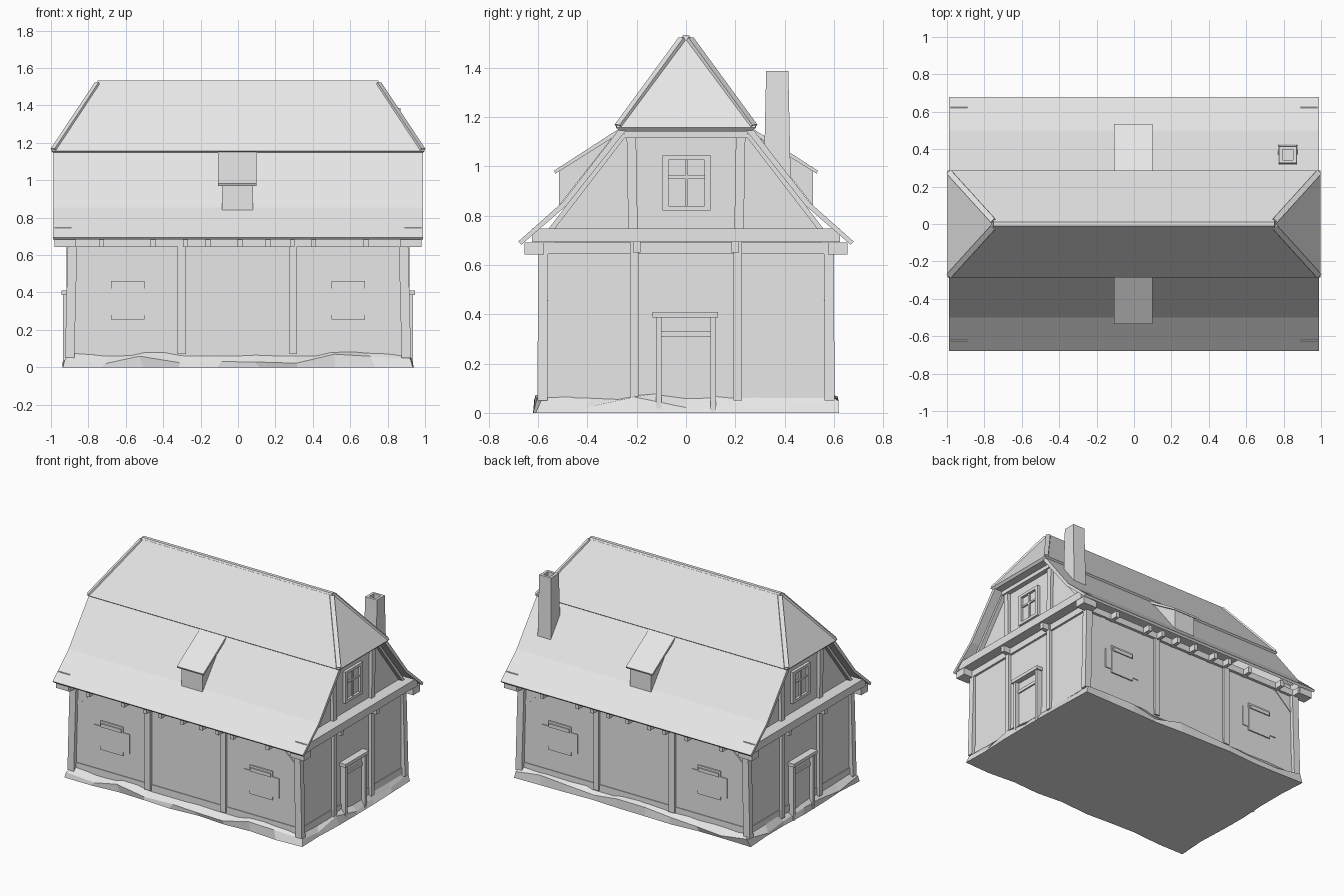
import bpy
import bmesh
import random
from mathutils import Vector

random.seed(4)
old = bpy.data.objects.get("Cube")
if old:
    bpy.data.objects.remove(old, do_unlink=True)

grey = bpy.data.materials.new("plain grey")
grey.use_nodes = True
grey.diffuse_color = (0.8, 0.8, 0.8, 1)
grey.node_tree.nodes["Principled BSDF"].inputs["Base Color"].default_value = (0.8, 0.8, 0.8, 1)


def finish(name, bm):
    bmesh.ops.recalc_face_normals(bm, faces=bm.faces)
    mesh = bpy.data.meshes.new(name)
    bm.to_mesh(mesh)
    bm.free()
    mesh.materials.append(grey)
    obj = bpy.data.objects.new(name, mesh)
    bpy.context.collection.objects.link(obj)
    return obj


def loft(name, rings, caps=True):
    """Join closed rings of points; cap both ends."""
    bm = bmesh.new()
    rows = [[bm.verts.new(p) for p in ring] for ring in rings]
    n = len(rows[0])
    for low, high in zip(rows, rows[1:]):
        for i in range(n):
            j = (i + 1) % n
            bm.faces.new((low[i], low[j], high[j], high[i]))
    if caps:
        bm.faces.new(rows[0])
        bm.faces.new(rows[-1])
    return finish(name, bm)


def rect(cx, cy, hx, hy, z):
    return [(cx - hx, cy - hy, z), (cx + hx, cy - hy, z), (cx + hx, cy + hy, z), (cx - hx, cy + hy, z)]


def box(name, lo, hi):
    c, h = [(a + b) / 2 for a, b in zip(lo, hi)], [abs(b - a) / 2 for a, b in zip(lo, hi)]
    return loft(name, [rect(c[0], c[1], h[0], h[1], c[2] + s * h[2]) for s in (-1, 1)])


def prism(name, profile, x0, x1):
    """Extrude a (y, z) profile along x."""
    return loft(name, [[(x, y, z) for y, z in profile] for x in (x0, x1)])


def bar(name, a, b, width, depth, normal):
    """Timber from a to b; depth is measured along normal."""
    a, b, n = Vector(a), Vector(b), Vector(normal)
    side = (b - a).cross(n).normalized() * width / 2
    out = side.cross(b - a).normalized() * depth / 2
    corners = (side + out, side - out, -side - out, out - side)
    return loft(name, [[p + c for c in corners] for p in (a, b)])


# Rough stone footing: jittered rings around the walls
def footing_ring(hx, hy, z, jitter, lift):
    pts = []
    nx, ny = 9, 6
    for i in range(nx):
        pts.append((-hx + 2 * hx * i / nx, -hy))
    for i in range(ny):
        pts.append((hx, -hy + 2 * hy * i / ny))
    pts += [(-x, -y) for x, y in pts]
    return [(x + random.uniform(-jitter, jitter), y + random.uniform(-jitter, jitter),
             z + random.uniform(-lift, lift)) for x, y in pts]


loft("stone_footing", [footing_ring(0.93, 0.61, 0, 0.012, 0),
                       footing_ring(0.925, 0.605, 0.045, 0.015, 0.025),
                       footing_ring(0.88, 0.56, 0.085, 0.005, 0.01)])

# Ground floor walls with sill and wall plates
box("ground_walls", (-0.895, -0.575, 0.05), (0.895, 0.575, 0.69))
box("sill_beam", (-0.9, -0.58, 0.06), (0.9, 0.58, 0.11))
box("wall_plate", (-0.91, -0.595, 0.645), (0.91, 0.595, 0.69))

for sy in (-1, 1):
    front = (0, sy, 0)
    # Posts and corner braces on the long sides
    for x, w in ((-0.3, 0.045), (0.295, 0.04)):
        bar("long_side_post", (x, sy * 0.578, 0.07), (x, sy * 0.578, 0.65), w, 0.03, front)
    for sx in (-1, 1):
        bar("corner_post", (sx * 0.9, sy * 0.582, 0.05), (sx * 0.885, sy * 0.58, 0.65), 0.05, 0.04, front)
        bar("corner_brace", (sx * 0.885, sy * 0.573, 0.52), (sx * 0.735, sy * 0.573, 0.655), 0.025, 0.015, front)
        # Shuttered window
        cx = sx * 0.59
        box("window_shutters", (cx - 0.14, sy * 0.57, 0.28), (cx + 0.14, sy * 0.581, 0.42))
        box("window_panel", (cx - 0.09, sy * 0.57, 0.255), (cx + 0.09, sy * 0.584, 0.46))
        box("window_header", (cx - 0.08, sy * 0.57, 0.42), (cx + 0.08, sy * 0.592, 0.445))
    # Joist ends under the eaves
    for x in (-0.88, -0.73, -0.455, -0.28, -0.16, 0.01, 0.16, 0.29, 0.405, 0.685, 0.88):
        box("joist_end", (x - 0.013, sy * 0.56, 0.642), (x + 0.013, sy * 0.65, 0.685))
    # Lower roof slope with flared eave
    outer = [(0.26, 1.165), (0.5, 0.855), (0.68, 0.695)]
    inner = [(0.668, 0.682), (0.485, 0.84), (0.24, 1.15)]
    prism("lower_roof", [(sy * y, z) for y, z in outer + inner], -0.988, 0.988)
    # Shed dormer
    prism("dormer_body", [(sy * y, z) for y, z in ((0.515, 0.84), (0.515, 0.985), (0.28, 1.14))], -0.085, 0.08)
    prism("dormer_roof", [(sy * y, z) for y, z in
                          ((0.26, 1.16), (0.535, 0.982), (0.53, 0.97), (0.25, 1.145))], -0.108, 0.1)

for sx in (-1, 1):
    side = (sx, 0, 0)
    # Upper gable wall
    prism("gable_wall", [(-0.53, 0.69), (0.545, 0.69), (0.545, 0.75), (0.245, 1.14), (-0.235, 1.14), (-0.53, 0.75)],
          sx * 0.84, sx * 0.895)
    # Gable timbers
    box("gable_beam", (sx * 0.89, -0.625, 0.692), (sx * 0.98, 0.625, 0.748))
    for sy in (-1, 1):
        box("gable_beam_end", (sx * 0.88, sy * 0.575, 0.642), (sx * 0.98, sy * 0.655, 0.69))
        bar("gable_post", (sx * 0.9, sy * 0.21, 0.05), (sx * 0.9, sy * 0.21, 0.7), 0.033, 0.035, side)
        bar("upper_gable_post", (sx * 0.9, sy * 0.215, 0.74), (sx * 0.9, sy * 0.222, 1.14), 0.038, 0.035, side)
        bar("rafter", (sx * 0.91, sy * 0.55, 0.74), (sx * 0.91, sy * 0.25, 1.13), 0.02, 0.03, side)
        for y in (0.2,):
            box("gable_joist", (sx * 0.88, sy * y - 0.015, 0.65), (sx * 0.965, sy * y + 0.015, 0.692))
    box("collar_beam", (sx * 0.87, -0.25, 1.115), (sx * 0.93, 0.25, 1.15))
    # Gable window: frame bars around a pane with a cross
    box("window_pane", (sx * 0.89, -0.07, 0.84), (sx * 0.897, 0.075, 1.025))
    for y0, y1, z0, z1 in ((-0.095, -0.07, 0.82, 1.045), (0.075, 0.1, 0.82, 1.045),
                           (-0.07, 0.075, 0.82, 0.84), (-0.07, 0.075, 1.025, 1.045)):
        box("window_frame", (sx * 0.89, y0, z0), (sx * 0.915, y1, z1))
    box("window_mullion", (sx * 0.89, -0.004, 0.84), (sx * 0.908, 0.008, 1.025))
    box("window_transom", (sx * 0.89, -0.07, 0.95), (sx * 0.908, 0.075, 0.962))
    # Door with frame, lintel and top rail
    box("door_panel", (sx * 0.89, -0.105, 0.01), (sx * 0.905, 0.105, 0.39))
    for y in (-0.11, 0.11):
        box("door_post", (sx * 0.89, y - 0.011, 0), (sx * 0.935, y + 0.011, 0.388))
    box("door_lintel", (sx * 0.89, -0.135, 0.386), (sx * 0.945, 0.13, 0.41))
    box("door_rail", (sx * 0.89, -0.1, 0.308), (sx * 0.915, 0.1, 0.33))

# Half-hipped upper roof with ridge and hip caps
loft("upper_roof", [rect(0, 0, 0.985, 0.265, 1.142), rect(0, 0, 0.998, 0.285, 1.157), rect(0, 0, 0.752, 0.02, 1.522)])
prism("ridge_cap", [(-0.03, 1.505), (-0.012, 1.532), (0.012, 1.532), (0.03, 1.505)], -0.75, 0.75)
for sx in (-1, 1):
    for sy in (-1, 1):
        bar("hip_cap", (sx * 0.987, sy * 0.275, 1.163), (sx * 0.752, sy * 0.016, 1.517), 0.03, 0.016, (sx, sy, 1))

# Hollow tapered chimney
cx, cy = 0.822, 0.37
loft("chimney", [rect(cx, cy, 0.052, 0.055, 0.93), rect(cx, cy, 0.046, 0.045, 1.387),
                 rect(cx, cy, 0.027, 0.027, 1.387), rect(cx, cy, 0.027, 0.027, 1.3)])
